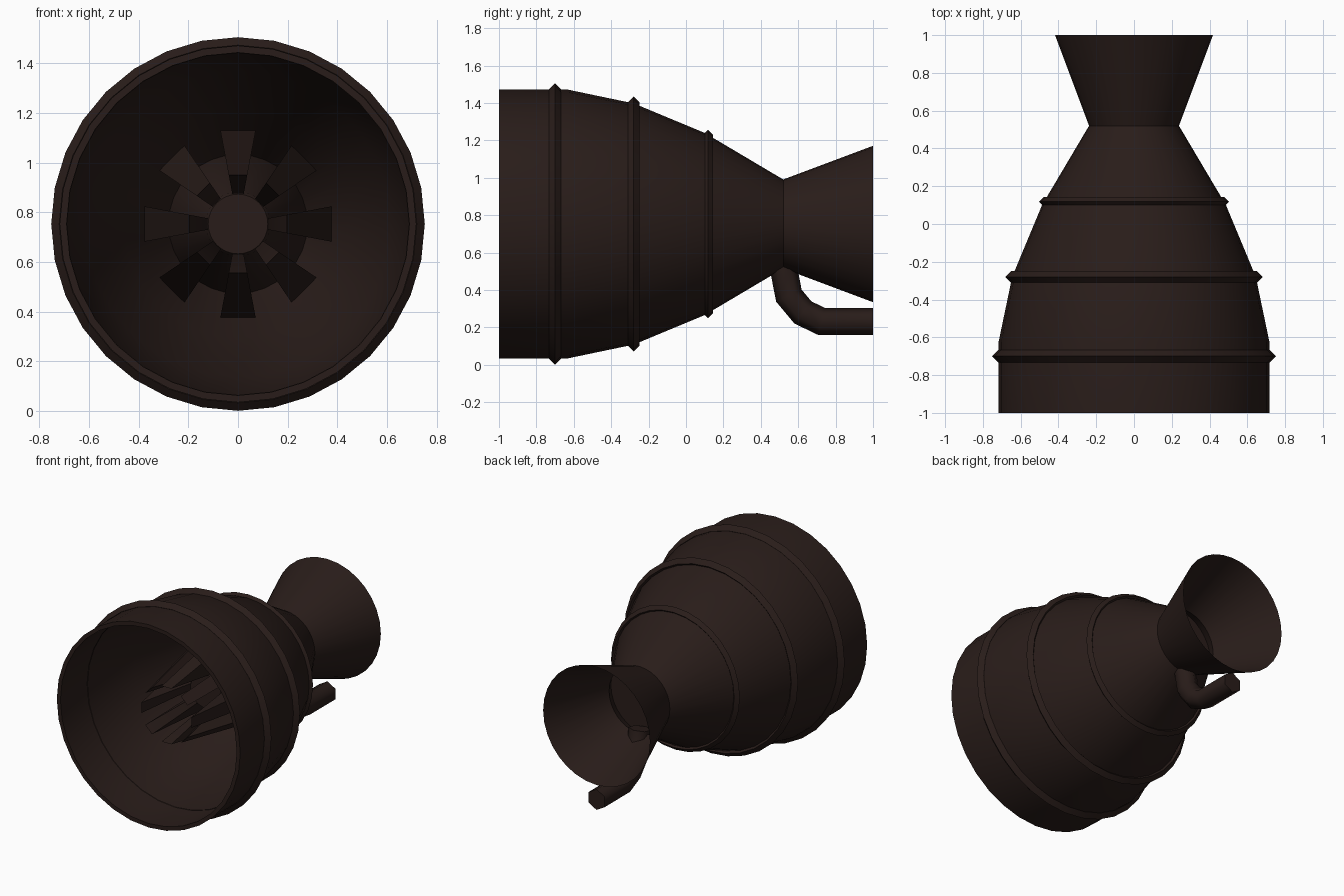
import bpy, bmesh, math
from mathutils import Vector

if "Cube" in bpy.data.objects:
    bpy.data.objects.remove(bpy.data.objects["Cube"])

AXIS_Z = 0.753
SIDES = 32

mat = bpy.data.materials.new("dark_brown_metal")
mat.diffuse_color = (0.022, 0.012, 0.010, 1)
mat.use_nodes = True
mat.node_tree.nodes["Principled BSDF"].inputs["Base Color"].default_value = mat.diffuse_color


def finish(name, bm, angle=30):
    bmesh.ops.remove_doubles(bm, verts=bm.verts, dist=1e-5)
    bmesh.ops.recalc_face_normals(bm, faces=bm.faces)
    me = bpy.data.meshes.new(name)
    bm.to_mesh(me)
    bm.free()
    me.materials.append(mat)
    ob = bpy.data.objects.new(name, me)
    bpy.context.collection.objects.link(ob)
    bpy.ops.object.select_all(action='DESELECT')
    ob.select_set(True)
    bpy.context.view_layer.objects.active = ob
    bpy.ops.object.shade_smooth_by_angle(angle=math.radians(angle))
    return ob


def polar(r, y, a):
    return Vector((r * math.sin(a), y, AXIS_Z + r * math.cos(a)))


def revolve(name, profile, closed=False, angle=30):
    """Spin a (radius, y) profile around the long axis."""
    bm = bmesh.new()
    rings = [[bm.verts.new(polar(r, y, 2 * math.pi * i / SIDES)) for i in range(SIDES)]
             for r, y in profile]
    pairs = list(zip(rings, rings[1:]))
    if closed:
        pairs.append((rings[-1], rings[0]))
    for a, b in pairs:
        for i in range(SIDES):
            j = (i + 1) % SIDES
            bm.faces.new((a[i], a[j], b[j], b[i]))
    bmesh.ops.dissolve_degenerate(bm, edges=bm.edges, dist=1e-5)
    return finish(name, bm, angle)


# Thick-walled bell, from throat outside round the front rim to the throat inside
outer = [(0.238, 0.52), (0.487, 0.10), (0.645, -0.28), (0.718, -0.63), (0.718, -1.0)]
inner = [(0.69, -1.0), (0.69, -0.63), (0.615, -0.28), (0.457, 0.10)]
revolve("bell_shell", outer + inner, closed=True)

# Flared rear nozzle, a thin open cone
revolve("rear_nozzle", [(0.238, 0.52), (0.418, 1.0)])

# Diamond-section bands round the bell
for n, (r, y, s) in enumerate([(0.72, -0.70, 0.032), (0.65, -0.28, 0.031), (0.478, 0.118, 0.026)]):
    revolve(f"band_{n + 1}", [(r + s, y), (r, y + s), (r - s, y), (r, y - s)], closed=True)

# Central core tapering forward to a small flat hub
revolve("core_hub", [(0.0001, -0.36), (0.12, -0.36), (0.13, -0.345),
                     (0.28, 0.44), (0.0001, 0.44)])

# Eight wedge-shaped fins round the core
fin_profile = [(0.20, -0.80), (0.385, 0.26), (0.27, 0.44), (0.12, -0.34)]
half = math.radians(10.7)
for k in range(8):
    bm = bmesh.new()
    a = k * math.pi / 4
    left = [bm.verts.new(polar(r, y, a - half)) for r, y in fin_profile]
    right = [bm.verts.new(polar(r, y, a + half)) for r, y in fin_profile]
    bm.faces.new(left)
    bm.faces.new(right[::-1])
    for i in range(4):
        j = (i + 1) % 4
        bm.faces.new((left[i], right[i], right[j], left[j]))
    finish(f"fin_{k + 1}", bm)

# Hexagonal feed pipe bending back under the nozzle
path = [Vector((0, y, z)) for y, z in
        [(0.515, 0.55), (0.55, 0.37), (0.625, 0.28), (0.725, 0.232), (1.0, 0.232)]]
bm = bmesh.new()
loops = []
for i, p in enumerate(path):
    d_in = (p - path[i - 1]).normalized() if i else (path[1] - p).normalized()
    d_out = (path[i + 1] - p).normalized() if i < len(path) - 1 else d_in
    t = (d_in + d_out).normalized()
    up = Vector((1, 0, 0)).cross(t) / max(t.dot(d_in), 0.5)
    loops.append([bm.verts.new(p + 0.073 * (math.sin(k * math.pi / 3) * Vector((1, 0, 0))
                                            + math.cos(k * math.pi / 3) * up))
                  for k in range(6)])
for a, b in zip(loops, loops[1:]):
    for i in range(6):
        j = (i + 1) % 6
        bm.faces.new((a[i], a[j], b[j], b[i]))
bm.faces.new(loops[0])
bm.faces.new(loops[-1])
finish("feed_pipe", bm, 65)
